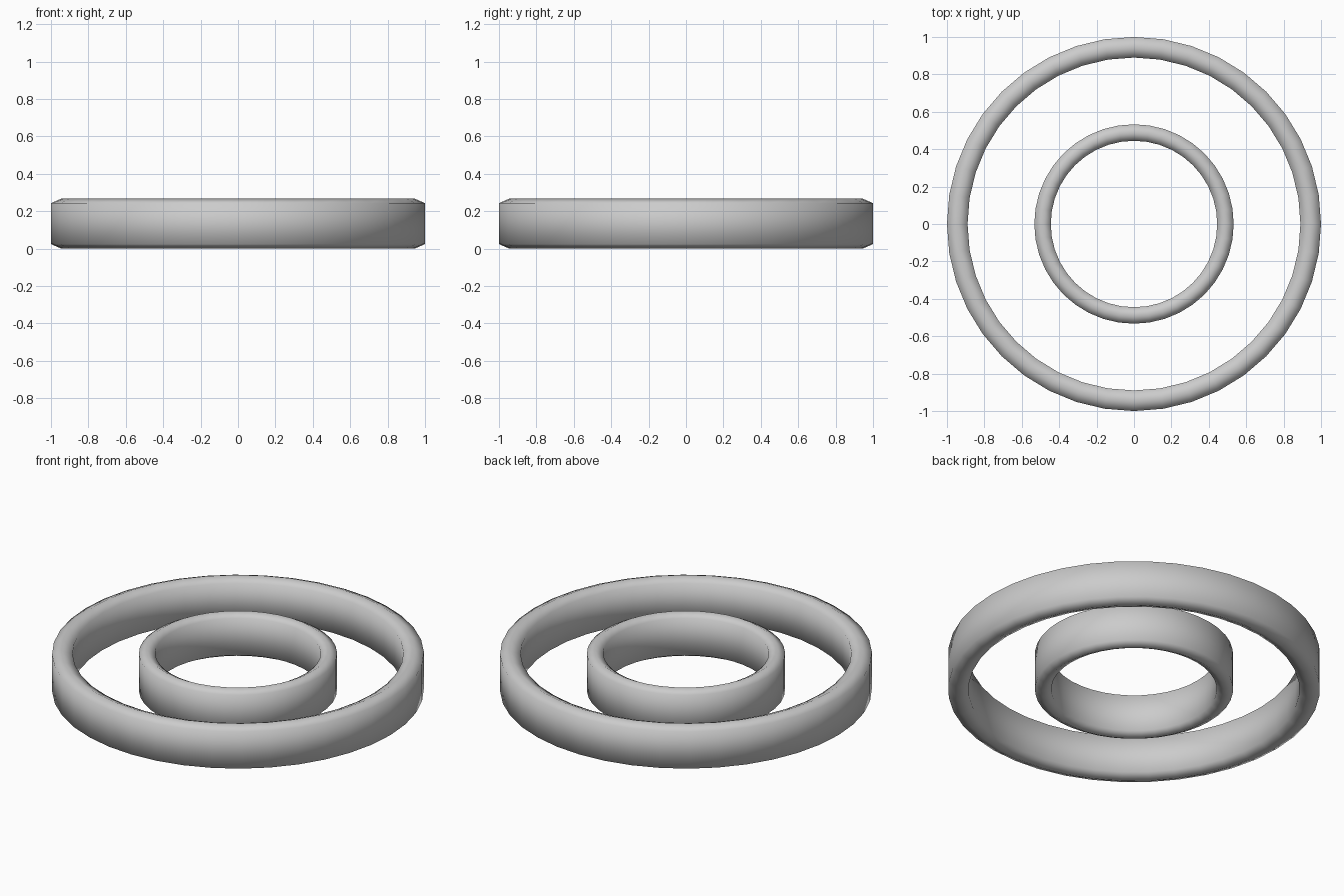
import bpy, bmesh
from math import cos, sin, tau

if "Cube" in bpy.data.objects:
    bpy.data.objects.remove(bpy.data.objects["Cube"])

Z_LOW, Z_HIGH, HEIGHT = 0.024, 0.243, 0.267
SEGMENTS = 40


def ring(name, r_in, r_out):
    # six-sided cross-section with ridged top and bottom, swept round z
    mid = (r_in + r_out) / 2
    profile = [(r_out, Z_LOW), (r_out, Z_HIGH), (mid, HEIGHT),
               (r_in, Z_HIGH), (r_in, Z_LOW), (mid, 0)]
    bm = bmesh.new()
    loops = []
    for i in range(SEGMENTS):
        a = tau * i / SEGMENTS
        loops.append([bm.verts.new((r * cos(a), r * sin(a), z)) for r, z in profile])
    n = len(profile)
    for i in range(SEGMENTS):
        a, b = loops[i], loops[(i + 1) % SEGMENTS]
        for j in range(n):
            k = (j + 1) % n
            bm.faces.new((a[j], b[j], b[k], a[k])).smooth = True
    bmesh.ops.recalc_face_normals(bm, faces=bm.faces)
    mesh = bpy.data.meshes.new(name)
    bm.to_mesh(mesh)
    bm.free()
    obj = bpy.data.objects.new(name, mesh)
    bpy.context.collection.objects.link(obj)
    return obj


# Two concentric bands of equal height
ring("outer_ring", 0.89, 1.0)
ring("inner_ring", 0.445, 0.533)
